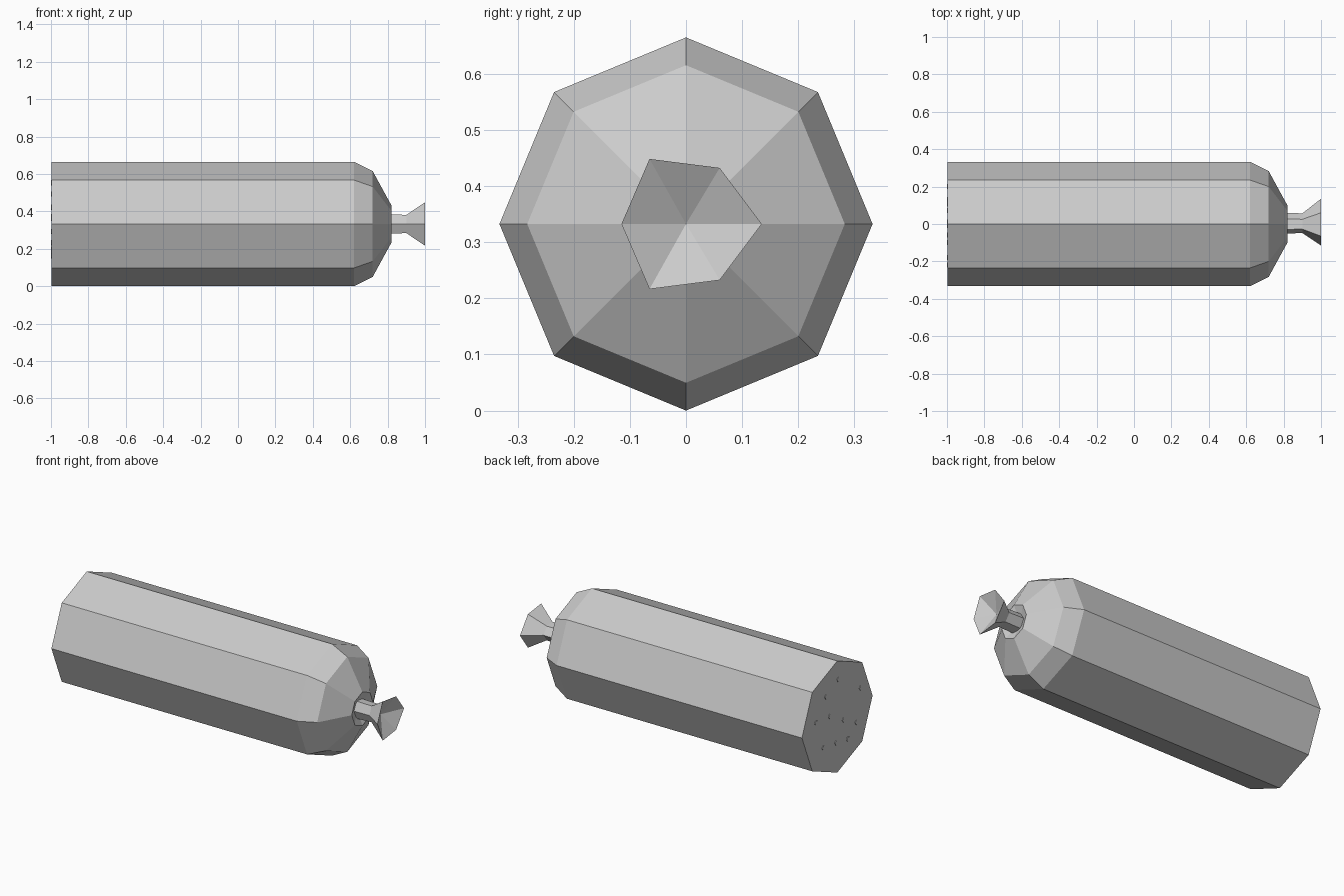
import bpy, math

if "Cube" in bpy.data.objects:
    bpy.data.objects.remove(bpy.data.objects["Cube"])

CZ = 0.3325  # height of the long axis


def make(name, verts, faces):
    mesh = bpy.data.meshes.new(name)
    mesh.from_pydata(verts, [], faces)
    mesh.update()
    obj = bpy.data.objects.new(name, mesh)
    bpy.context.collection.objects.link(obj)
    return obj


def loft(name, section, stations, start_tip=None, end_tip=None):
    """Sweep a (y, z) section along x; stations are (x, scale).
    Ends are flat, or fans to an axis point at the given x."""
    n = len(section)
    verts = [(x, y * s, CZ + z * s) for x, s in stations for y, z in section]
    faces = []
    for r in range(len(stations) - 1):
        for i in range(n):
            j = (i + 1) % n
            faces.append((r * n + i, r * n + j, (r + 1) * n + j, (r + 1) * n + i))
    last = (len(stations) - 1) * n
    for base, tip, flip in ((0, start_tip, True), (last, end_tip, False)):
        ring = [base + i for i in range(n)]
        if flip:
            ring.reverse()
        if tip is None:
            faces.append(tuple(ring))
        else:
            verts.append((tip, 0, CZ))
            c = len(verts) - 1
            faces += [(ring[i], ring[(i + 1) % n], c) for i in range(n)]
    return make(name, verts, faces)


def polygon(n, r=1.0):
    return [(r * math.cos(2 * math.pi * i / n), r * math.sin(2 * math.pi * i / n))
            for i in range(n)]


# Octagonal sausage body with a rounded end and a dimple around the knot
loft("sausage_body", polygon(8),
     [(-0.997, 0.3325), (0.62, 0.3325), (0.72, 0.283), (0.82, 0.1), (0.80, 0.05)])

# Twisted casing end: uneven hexagon, flared, hollow at the tip
flare = [(0.135, 0), (0.06, 0.1), (-0.065, 0.116),
         (-0.115, 0), (-0.065, -0.116), (0.06, -0.1)]
loft("casing_twist", flare, [(0.79, 0.45), (0.90, 0.42), (1.0, 1.0)], end_tip=0.94)

# Small fat flecks on the cut face
flecks = [(-0.01, 0.22), (-0.22, 0.09), (0.105, 0.16), (-0.06, -0.04), (-0.18, -0.10),
          (0.07, 0.03), (-0.10, -0.17), (0.13, -0.135), (0.01, -0.15), (0.2, 0.04)]
for k, (y, z) in enumerate(flecks):
    section = [(y + a, z + b) for a, b in polygon(5, 0.015)]
    loft("fat_fleck_%d" % (k + 1), section, [(-1.0, 1.0), (-0.99, 1.0)])
